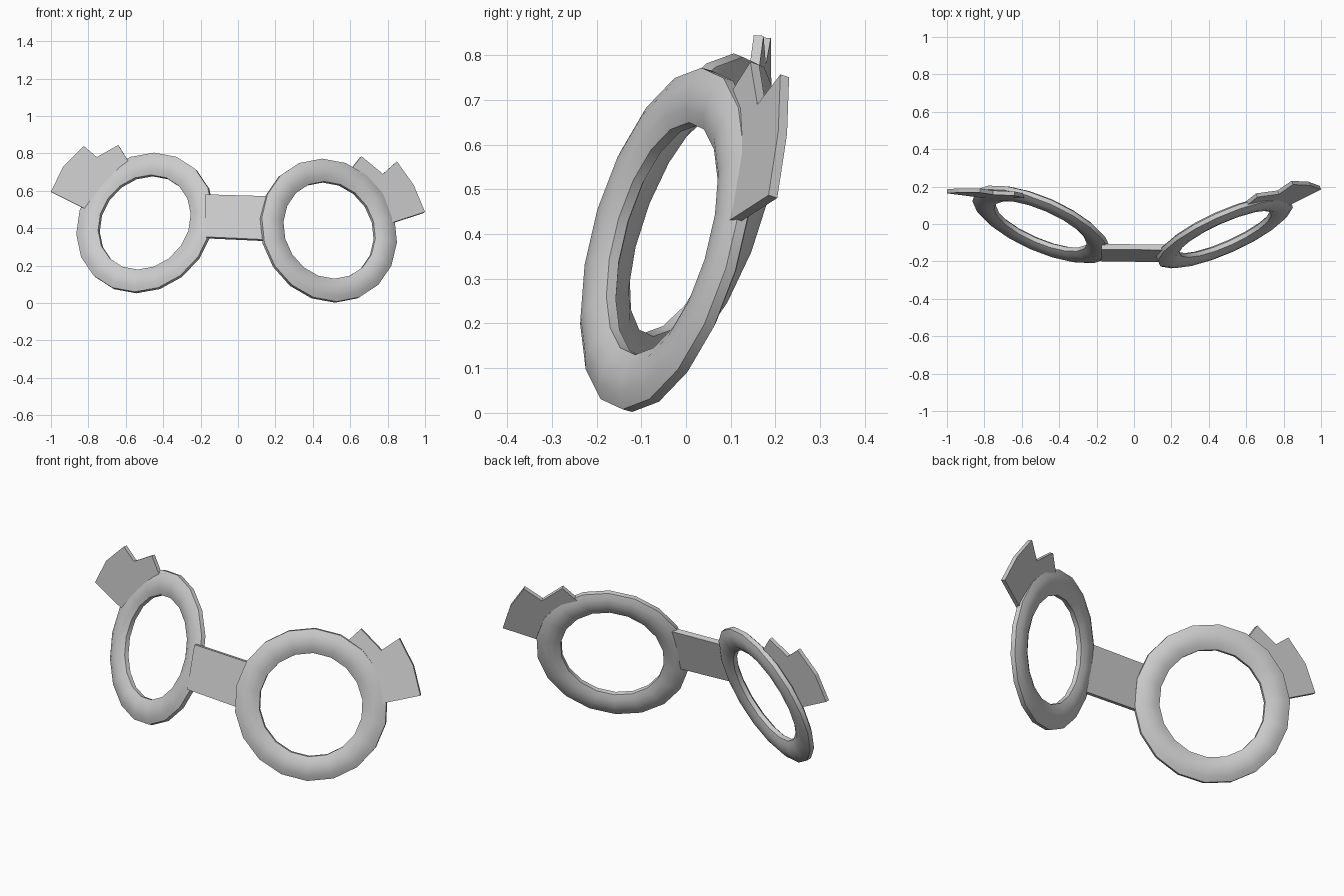
import bpy, bmesh, math
from mathutils import Vector

if "Cube" in bpy.data.objects:
    bpy.data.objects.remove(bpy.data.objects["Cube"])

SIDES = 18
# ring cross-section: (radius, depth), domed front and back with a narrow rim
HALF = [(.394, .012), (.365, .026), (.331, .031), (.297, .026), (.268, .012)]
PROFILE = HALF + [(r, -d) for r, d in reversed(HALF)]


def finish(bm, name, smooth=False):
    bmesh.ops.recalc_face_normals(bm, faces=bm.faces)
    mesh = bpy.data.meshes.new(name)
    bm.to_mesh(mesh)
    bm.free()
    ob = bpy.data.objects.new(name, mesh)
    bpy.context.collection.objects.link(ob)
    if smooth:
        bpy.ops.object.select_all(action='DESELECT')
        ob.select_set(True)
        bpy.context.view_layer.objects.active = ob
        bpy.ops.object.shade_smooth_by_angle(angle=math.radians(30))
    return ob


def ring(name, center, normal):
    n = Vector(normal).normalized()
    side = Vector((0, 0, 1)).cross(n).normalized()
    up = n.cross(side)
    c = Vector(center)
    bm = bmesh.new()
    loops = []
    for i in range(SIDES):
        a = 2 * math.pi * (i + .5) / SIDES
        d = side * math.cos(a) + up * math.sin(a)
        loops.append([bm.verts.new(c + d * r + n * h) for r, h in PROFILE])
    k = len(PROFILE)
    for i in range(SIDES):
        p, q = loops[i], loops[(i + 1) % SIDES]
        for j in range(k):
            m = (j + 1) % k
            bm.faces.new((p[j], p[m], q[m], q[j]))
    return finish(bm, name, True)


def plate(name, outline, origin, slope_x, slope_z, thick):
    """Flat plate: front outline in x,z laid on a tilted plane."""
    ox, oy, oz = origin
    bm = bmesh.new()
    front = [bm.verts.new((x, oy + slope_x * (x - ox) + slope_z * (z - oz), z))
             for x, z in outline]
    off = Vector((-slope_x, 1, -slope_z)).normalized() * thick
    back = [bm.verts.new(v.co + off) for v in front]
    bm.faces.new(front)
    bm.faces.new(back[::-1])
    for i in range(len(front)):
        j = (i + 1) % len(front)
        bm.faces.new((front[i], back[i], back[j], front[j]))
    return finish(bm, name)


# lens rings, angled back from the bridge
ring("right_lens_ring", (.484, -.043, .387), (.395, -.885, .245))
ring("left_lens_ring", (-.496, -.002, .428), (-.38, -.864, .33))

# nose bridge
plate("nose_bridge", [(-.175, .354), (.17, .338), (.17, .571), (-.175, .581)],
      (0, -.202, .345), 0, .28, .03)

# notched corner wings
plate("right_wing", [(.75, .41), (.84, .435), (1, .487), (.94, .63), (.85, .757),
                     (.775, .69), (.66, .785), (.60, .71), (.67, .63), (.73, .53)],
      (.84, .104, .435), .40, .32, .022)
plate("left_wing", [(-.76, .475), (-.83, .51), (-1, .595), (-.935, .73), (-.825, .84),
                    (-.755, .78), (-.64, .845), (-.57, .73), (-.66, .66), (-.73, .56)],
      (-.83, .142, .51), -.09, .08, .022)
